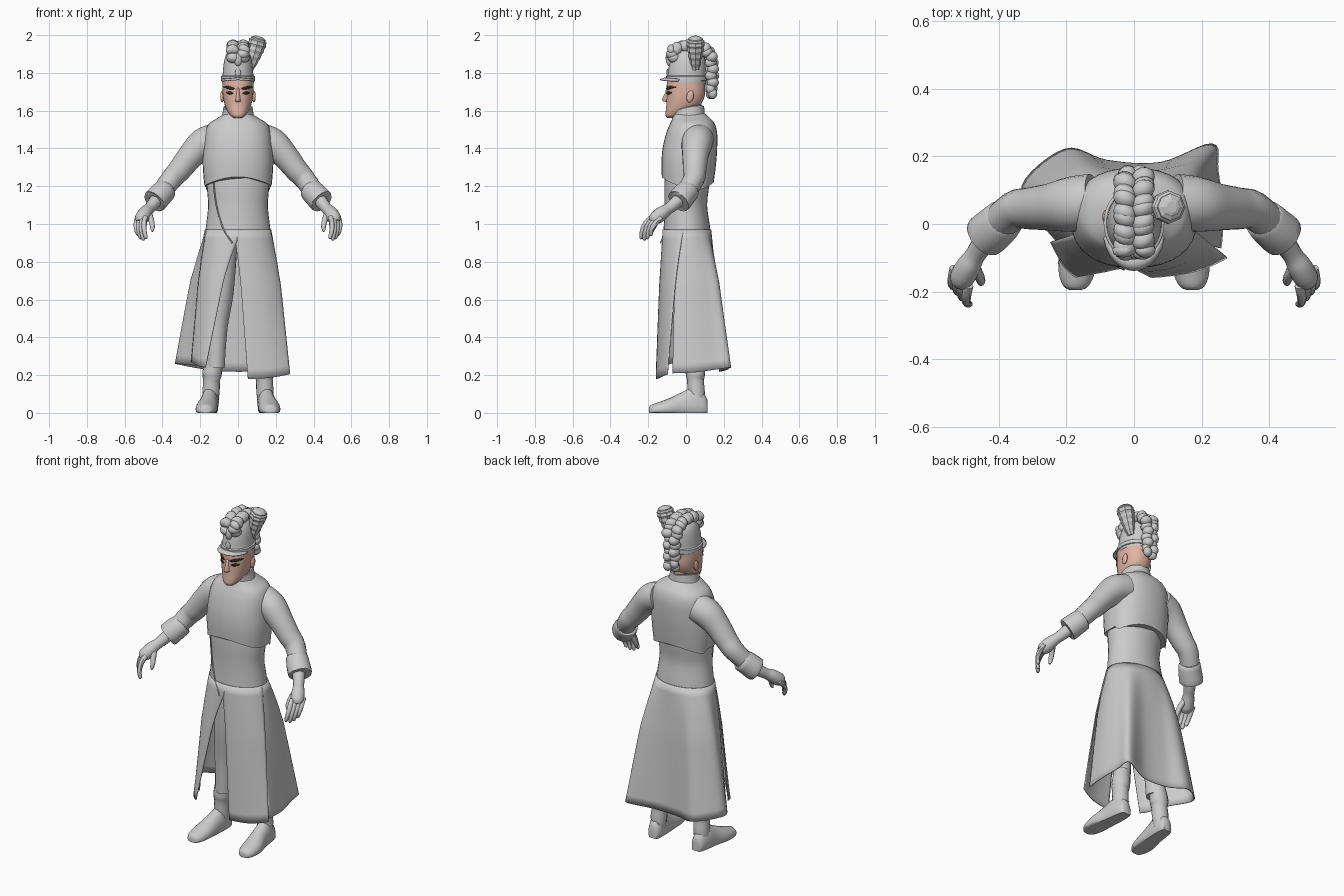
import bpy, bmesh, math
from mathutils import Vector

cube = bpy.data.objects.get("Cube")
if cube:
    bpy.data.objects.remove(cube, do_unlink=True)


def material(name, rgb):
    m = bpy.data.materials.new(name)
    m.use_nodes = True
    m.diffuse_color = (*rgb, 1)
    m.node_tree.nodes["Principled BSDF"].inputs["Base Color"].default_value = (*rgb, 1)
    return m


CLOTH = material("plain grey", (0.6, 0.6, 0.6))
SKIN = material("skin", (0.75, 0.46, 0.37))
DARK = material("dark brown", (0.035, 0.022, 0.018))
TAU = math.tau


def spline(keys, n):
    """Catmull-Rom through tuples, n steps per span."""
    out = []
    for i in range(len(keys) - 1):
        a, b, c, d = (keys[min(max(i + j, 0), len(keys) - 1)] for j in (-1, 0, 1, 2))
        for k in range(n):
            t = k / n
            out.append(tuple(
                q + 0.5 * t * (r - p + t * (2*p - 5*q + 4*r - s + t * (3*(q - r) + s - p)))
                for p, q, r, s in zip(a, b, c, d)))
    return out + [tuple(keys[-1])]


def skin_rows(name, rows, mat, closed=True, caps=True, angle=45, thick=0):
    """Join rows of points into one surface."""
    bm = bmesh.new()
    vs = [[bm.verts.new(p) for p in row] for row in rows]
    w = len(rows[0])
    for lo, hi in zip(vs, vs[1:]):
        for j in range(w if closed else w - 1):
            k = (j + 1) % w
            bm.faces.new((lo[j], lo[k], hi[k], hi[j]))
    if closed and caps:
        bm.faces.new(vs[0])
        bm.faces.new(vs[-1])
    bmesh.ops.recalc_face_normals(bm, faces=bm.faces)
    me = bpy.data.meshes.new(name)
    bm.to_mesh(me)
    bm.free()
    ob = bpy.data.objects.new(name, me)
    bpy.context.collection.objects.link(ob)
    me.materials.append(mat)
    if thick:
        mod = ob.modifiers.new("thickness", "SOLIDIFY")
        mod.thickness = thick
        mod.offset = 0
    if angle:
        bpy.ops.object.select_all(action="DESELECT")
        ob.select_set(True)
        bpy.context.view_layer.objects.active = ob
        bpy.ops.object.shade_smooth_by_angle(angle=math.radians(angle))
    return ob


def loft(name, keys, mat, n=4, seg=32, warp=None, power=1.0, **kw):
    """Upright body from keys (z, half width, front y, back y)."""
    def bend(v):
        return math.copysign(abs(v) ** power, v)
    rows = []
    for z, rx, f, b in spline(keys, n):
        row = []
        for j in range(seg):
            a = TAU * j / seg
            x, y = rx * bend(math.sin(a)), (f + b) / 2 - (b - f) / 2 * bend(math.cos(a))
            row.append((x, y, warp(x, y, z) if warp else z))
        rows.append(row)
    return skin_rows(name, rows, mat, **kw)


def tube(name, keys, mat, n=4, seg=16, side=1, ridge=0, **kw):
    """Round limb along keys (x, y, z, radius)."""
    pts = spline(keys, n)
    rows = []
    for i, p in enumerate(pts):
        d = Vector(pts[min(i + 1, len(pts) - 1)][:3]) - Vector(pts[max(i - 1, 0)][:3])
        q = d.to_track_quat("Z", "Y")
        r = p[3] * (1 + ridge * (-1) ** i)
        ring = [Vector(p[:3]) + q @ Vector((r * math.cos(TAU*j/seg), r * math.sin(TAU*j/seg), 0))
                for j in range(seg)]
        rows.append([(v.x * side, v.y, v.z) for v in ring])
    return skin_rows(name, rows, mat, **kw)


def ball(name, at, size, mat, tilt=(0, 0, 0), seg=12):
    bpy.ops.mesh.primitive_uv_sphere_add(segments=seg, ring_count=8, location=at, rotation=tilt)
    ob = bpy.context.object
    ob.name, ob.scale = name, size
    ob.data.materials.append(mat)
    bpy.ops.object.shade_smooth()
    return ob


# Robe waist and jacket with an arched hem
loft("robe_waist", [(0.9, .182, -.125, .137), (1.0, .168, -.117, .125), (1.1, .158, -.114, .112),
                    (1.2, .165, -.115, .122), (1.3, .165, -.11, .13)], CLOTH)


def hem(x, y, z):
    drop = max(0, (1.32 - z) / 0.1) * (0.07 * (x / .18) ** 2 + (0.04 if y > .05 else 0))
    return z - min(drop, 0.075)


loft("jacket", [(1.25, .178, -.128, .147), (1.32, .187, -.13, .159), (1.4, .183, -.124, .165),
                (1.48, .175, -.105, .165), (1.53, .155, -.085, .152), (1.56, .11, -.072, .128),
                (1.585, .07, -.066, .1)], CLOTH, warp=hem, power=0.87)
loft("collar", [(1.53, .095, -.075, .105), (1.57, .082, -.07, .098), (1.605, .077, -.073, .096),
                (1.603, .067, -.063, .086), (1.56, .062, -.055, .078)], CLOTH, n=2,
     warp=lambda x, y, z: z + 0.22 * y + 0.2 * abs(x) - .005)
tube("robe_overlap_edge", [(-.13, -.08, 1.22, .004), (-.115, -.088, 1.1, .004),
                           (-.08, -.108, .98, .004), (-.03, -.134, .9, .004)], CLOTH, seg=6)


# Skirt panels, each fanned from the waist to a wandering hem
def panel(name, a0, a1, edge, bulge=0.0):
    hem_pts = spline(edge, 6)
    count = len(hem_pts) - 1
    rows = []
    for i in range(17):
        k = i / 16
        f = k ** 0.95 * 0.8 + 0.2 * math.sin(math.pi / 2 * min(1, k * 2.4))
        row = []
        for j, (hx, hy, hz) in enumerate(hem_pts):
            a = math.radians(a0 + (a1 - a0) * j / count)
            fold = 1.004 + bulge * k + 0.012 * k * math.sin(5 * a + 2) + (0.01 if k > 0.34 else 0)
            tx, ty = .172 * math.sin(a), .005 - .125 * math.cos(a)
            row.append(((tx + (hx - tx) * f) * fold, (ty + (hy - ty) * f) * fold,
                        .97 + (hz - .97) * k))
        rows.append(row)
    return skin_rows(name, rows, CLOTH, closed=False, thick=0.006)


panel("skirt_left_front", -8, 82, [(.05, -.15, .18), (.16, -.14, .185), (.265, -.095, .205)], .02)
panel("skirt_back", 65, 292, [(.25, -.07, .21), (.26, .05, .215), (.245, .16, .23), (.225, .23, .24),
                              (.08, .18, .22), (-.08, .185, .22), (-.2, .215, .235),
                              (-.33, .11, .26), (-.265, 0, .255), (-.21, -.06, .25)])
panel("skirt_right_front", 285, 367, [(-.235, -.05, .27), (-.21, -.11, .25), (-.165, -.15, .24)], .02)

# Limbs, mirrored
for s, tag in ((1, "left_"), (-1, "right_")):
    tube(tag + "sleeve", [(.12, .067, 1.45, .082), (.185, .058, 1.425, .082), (.25, .05, 1.36, .07),
                          (.31, .046, 1.285, .062), (.355, .04, 1.235, .057), (.42, -.015, 1.145, .05)],
         CLOTH, side=s, seg=20)
    tube(tag + "cuff", [(.38, .02, 1.185, .05), (.382, .018, 1.183, .06), (.41, -.01, 1.155, .065),
                        (.44, -.035, 1.122, .066), (.441, -.036, 1.121, .058), (.425, -.02, 1.14, .045)],
         CLOTH, side=s, n=2, seg=20)
    tube(tag + "forearm", [(.41, -.01, 1.155, .038), (.45, -.062, 1.105, .033),
                           (.472, -.095, 1.08, .03), (.49, -.125, 1.06, .036),
                           (.51, -.16, 1.03, .036), (.517, -.175, 1.01, .022)], CLOTH, side=s)
    for i, finger in enumerate(("index", "middle", "ring", "little")):
        x, y = .49 + .014 * i, -.197 + .017 * i
        size = (1, 1.1, 1, .8)[i]
        tube(tag + finger + "_finger", [(x, y + .015, 1.035, .0145), (x + .006, y - .015, 1.005, .014),
                                        (x + .006, y - .035, 1.005 - .04 * size, .0125),
                                        (x - .002, y - .04, 1.005 - .075 * size, .0105),
                                        (x - .004, y - .04, 1.0 - .08 * size, .004)],
             CLOTH, side=s, n=3, seg=8)
    tube(tag + "thumb", [(.478, -.125, 1.06, .02), (.461, -.15, 1.025, .016),
                         (.453, -.17, .985, .013), (.455, -.177, .96, .006)], CLOTH, side=s, n=3, seg=8)
    tube(tag + "trouser", [(.08, .02, .93, .08), (.09, .02, .65, .068), (.11, .03, .45, .055),
                           (.118, .035, .24, .048)], CLOTH, side=s)
    tube(tag + "boot_shaft", [(.125, .045, .3, .045), (.137, .05, .21, .052), (.14, .05, .17, .045),
                              (.143, .055, .1, .046), (.145, .055, .04, .042)], CLOTH, side=s)
    # Flat-soled boot, lofted heel to toe
    rows = []
    for y, cx, w, h in spline([(.113, .145, .025, .07), (.095, .146, .038, .1), (.04, .15, .046, .135),
                               (-.02, .156, .049, .11), (-.09, .166, .057, .077),
                               (-.15, .17, .052, .055), (-.185, .172, .036, .042),
                               (-.196, .173, .016, .027)], 3):
        rows.append([((cx + w * math.cos(TAU*j/20)) * s, y,
                      max(0, h * (.3 + .7 * math.sin(TAU*j/20)))) for j in range(20)])
    skin_rows(tag + "boot_foot", rows, CLOTH)

# Head and neck
HEAD = [(1.562, .022, -.1, -.05), (1.575, .04, -.108, -.02), (1.6, .057, -.107, .03),
        (1.63, .07, -.104, .075), (1.665, .078, -.103, .095), (1.7, .082, -.102, .102),
        (1.735, .083, -.102, .102), (1.78, .082, -.098, .1)]
loft("head", HEAD, SKIN, power=0.9)
loft("neck", [(1.52, .055, -.045, .08), (1.6, .052, -.045, .08), (1.68, .055, -.03, .085)], SKIN)
skin_rows("nose", [[(-w, -.09, z), (-w * .45, y, z), (w * .45, y, z), (w, -.09, z)]
                   for z, w, y in ((1.645, .012, -.104), (1.65, .019, -.122), (1.66, .015, -.127),
                                   (1.69, .011, -.113), (1.72, .011, -.104))], SKIN, angle=80)


def face_plate(name, x0, x1, z0, z1, height, mat, lift=.003):
    """Thin strip hugging the face, tapered at its ends."""
    rows = []
    for i in range(9):
        t = i / 8
        x = x0 + (x1 - x0) * t
        z = z0 + (z1 - z0) * t
        h = height * (0.25 + 0.75 * math.sin(math.pi * t))
        c = (1 - (abs(x) / .082) ** (2 / .9)) ** .45
        rows.append([(x, -.102 * c - lift, z + d) for d in (-h / 2, h / 2)])
    skin_rows(name, rows, mat, closed=False, thick=.004)


for s, tag in ((1, "left_"), (-1, "right_")):
    face_plate(tag + "eyebrow", .018 * s, .074 * s, 1.716, 1.726, .016, DARK)
    face_plate(tag + "eye", .025 * s, .062 * s, 1.692, 1.695, .015, DARK)
    ball(tag + "ear", (.084 * s, .022, 1.675), (.01, .019, .032), SKIN, (-.2, 0, 0))

# Cap with band, peak and badge
loft("cap", [(1.745, .085, -.1, .105), (1.78, .087, -.102, .108), (1.785, .082, -.097, .103),
             (1.84, .077, -.09, .103), (1.89, .066, -.075, .095), (1.92, .045, -.045, .07),
             (1.935, .012, -.005, .025)], CLOTH, n=3)
loft("cap_band", [(1.758, .085, -.1, .106), (1.761, .09, -.105, .111), (1.782, .09, -.105, .111),
                  (1.786, .085, -.1, .106)], CLOTH, n=1)
skin_rows("cap_peak", [[(r * math.sin(a), -.02 - d * math.cos(a), z - .008 * abs(math.sin(a)))
                        for a in [math.radians(-80 + 10 * i) for i in range(17)]]
                       for r, d, z in ((.082, .075, 1.775), (.088, .1, 1.771), (.09, .118, 1.764))],
          CLOTH, closed=False, thick=.005)
ball("cap_badge", (0, -.096, 1.8), (.016, .008, .022), CLOTH)

# Braided crest over the cap, falling behind
path = spline([(-.07, 1.88), (-.06, 1.92), (-.015, 1.94), (.04, 1.945), (.095, 1.93), (.13, 1.885),
               (.138, 1.82), (.137, 1.75), (.135, 1.69)], 2)
for i, (y, z) in enumerate(path):
    y2, z2 = path[min(i + 1, len(path) - 1)]
    y1, z1 = path[max(i - 1, 0)]
    lean = math.atan2(z2 - z1, y2 - y1)
    wide = .036 if i < 11 else .028
    deep = .032 if i < 15 else .024
    for s in (1, -1):
        wave = .006 * s * (-1) ** i
        ball("crest_strand", (.75 * wide * s, y + wave, z), (wide, .029, deep), CLOTH, (lean, 0, .5 * s))
for s in (1, -1):
    ball("crest_front_knot", (.034 * s, -.078, 1.925), (.032, .022, .024), CLOTH, (0, .5 * s, 0))
ball("crest_tassel", (0, -.088, 1.87), (.022, .018, .035), CLOTH)

# Ridged eight-sided plume
tube("plume", [(.062, .05, 1.82, .02), (.078, .05, 1.87, .032), (.092, .05, 1.92, .043),
               (.103, .05, 1.96, .048), (.109, .05, 1.982, .038), (.112, .05, 1.993, .018)],
     CLOTH, n=3, seg=8, ridge=.05, angle=0)
